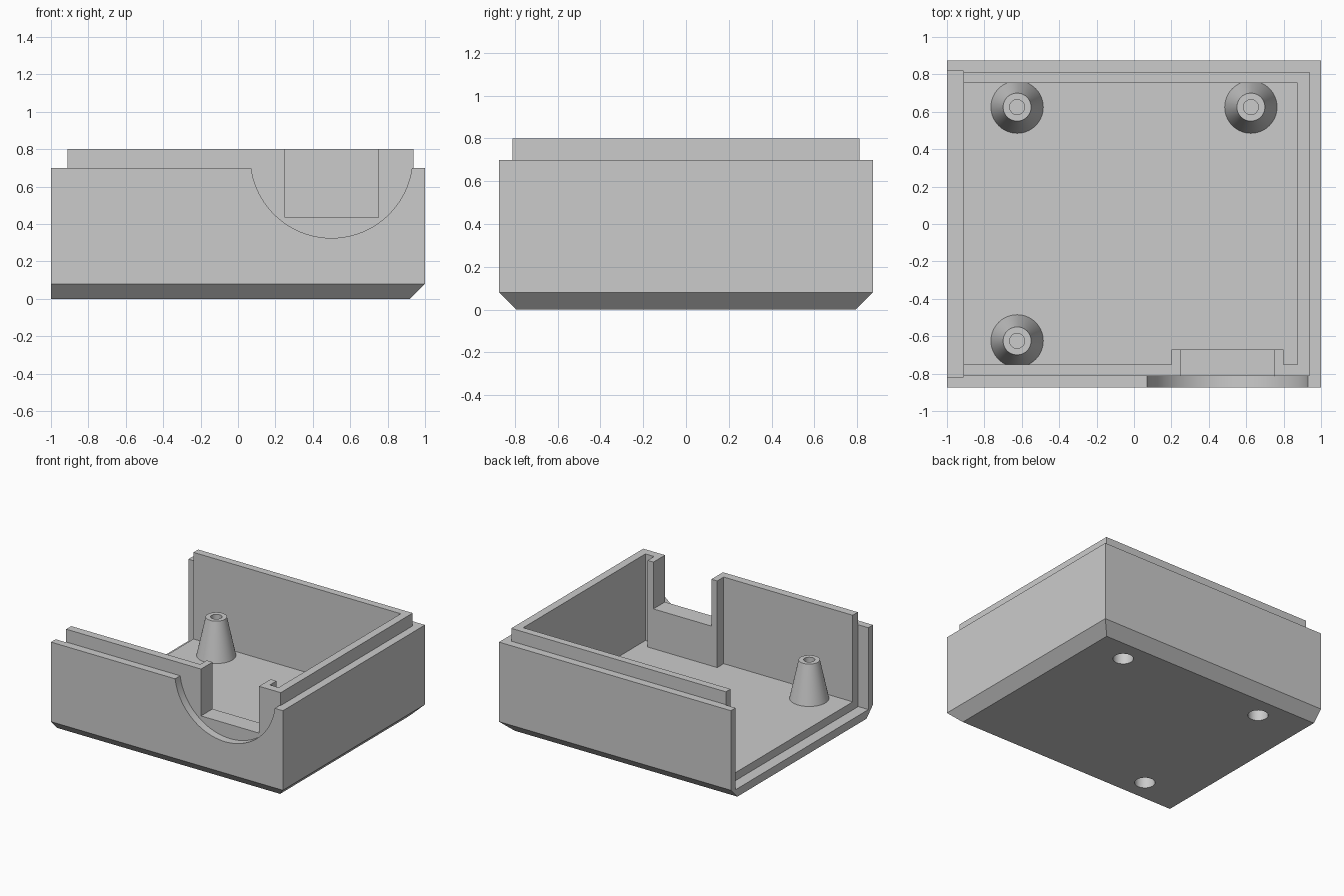
import bpy, bmesh, math
from mathutils import Matrix

if "Cube" in bpy.data.objects:
    bpy.data.objects.remove(bpy.data.objects["Cube"])

grey = bpy.data.materials.new("light grey plastic")
grey.diffuse_color = (0.6, 0.6, 0.6, 1)
grey.use_nodes = True
grey.node_tree.nodes["Principled BSDF"].inputs["Base Color"].default_value = grey.diffuse_color


def new_object(name, bm):
    bmesh.ops.recalc_face_normals(bm, faces=bm.faces)
    mesh = bpy.data.meshes.new(name)
    bm.to_mesh(mesh)
    bm.free()
    mesh.materials.append(grey)
    obj = bpy.data.objects.new(name, mesh)
    bpy.context.scene.collection.objects.link(obj)
    return obj


def box(name, x0, x1, y0, y1, z0, z1):
    bm = bmesh.new()
    bmesh.ops.create_cube(bm, size=1)
    for v in bm.verts:
        v.co.x = x1 if v.co.x > 0 else x0
        v.co.y = y1 if v.co.y > 0 else y0
        v.co.z = z1 if v.co.z > 0 else z0
    return new_object(name, bm)


def cone(name, x, y, z0, z1, r0, r1, segments=64):
    bm = bmesh.new()
    bmesh.ops.create_cone(bm, cap_ends=True, segments=segments, radius1=r0,
                          radius2=r1, depth=z1 - z0,
                          matrix=Matrix.Translation((x, y, (z0 + z1) / 2)))
    return new_object(name, bm)


def combine(tool, operation):
    """Bake one boolean into the case, then drop the tool."""
    mod = case.modifiers.new("bool", 'BOOLEAN')
    mod.operation, mod.solver, mod.object = operation, 'EXACT', tool
    deps = bpy.context.evaluated_depsgraph_get()
    mesh = bpy.data.meshes.new_from_object(case.evaluated_get(deps))
    case.modifiers.clear()
    case.data = mesh
    bpy.data.objects.remove(tool)


# Outer case: bottom edges chamfered on front, back and right only
case = box("enclosure_base", -1, 1, -0.875, 0.875, 0.08, 0.7)
bm = bmesh.new()
bm.from_mesh(case.data)
bottom = [f for f in bm.faces if f.normal.z < -0.9]
skirt = bmesh.ops.extrude_face_region(bm, geom=bottom)
bmesh.ops.delete(bm, geom=bottom, context='FACES')
for v in skirt["geom"]:
    if isinstance(v, bmesh.types.BMVert):
        v.co.z = 0
        v.co.y -= math.copysign(0.08, v.co.y)
        if v.co.x > 0:
            v.co.x -= 0.08
bmesh.ops.recalc_face_normals(bm, faces=bm.faces)
bm.to_mesh(case.data)
bm.free()

# Raised inner lip, open-end rebate and cavity
combine(box("lip", -0.9125, 0.9375, -0.8125, 0.8125, 0.5, 0.8), 'UNION')
combine(box("end_rebate", -1.2, -0.9125, -0.8175, 0.8175, 0.0625, 1), 'DIFFERENCE')
combine(box("cavity", -1.3, 0.875, -0.75, 0.755, 0.125, 1.1), 'DIFFERENCE')

# Thickened connector block, round recess and square notch in the front wall
combine(box("connector_block", 0.2, 0.8, -0.78, -0.67, 0.1, 0.8), 'UNION')
bm = bmesh.new()
bmesh.ops.create_cone(bm, cap_ends=True, segments=96, radius1=0.434,
                      radius2=0.434, depth=0.2,
                      matrix=Matrix.Translation((0.5, -0.9125, 0.759))
                      @ Matrix.Rotation(math.pi / 2, 4, 'X'))
combine(new_object("round_recess", bm), 'DIFFERENCE')
combine(box("notch", 0.25, 0.75, -0.86, -0.6, 0.435, 1.2), 'DIFFERENCE')

# Three tapered screw posts with top pilot hole and bottom counterbore
for x, y in ((-0.625, 0.625), (0.625, 0.625), (-0.625, -0.625)):
    combine(cone("post", x, y, 0.1, 0.425, 0.1454, 0.075), 'UNION')
    combine(cone("counterbore", x, y, -0.1, 0.25, 0.0725, 0.0725), 'DIFFERENCE')
    combine(cone("pilot_hole", x, y, 0.28, 0.6, 0.04, 0.04, 40), 'DIFFERENCE')

# Single material, smooth curves with sharp edges
case.data.materials.clear()
case.data.materials.append(grey)
for p in case.data.polygons:
    p.material_index = 0
bpy.ops.object.select_all(action='DESELECT')
case.select_set(True)
bpy.context.view_layer.objects.active = case
bpy.ops.object.shade_smooth_by_angle(angle=math.radians(30))
